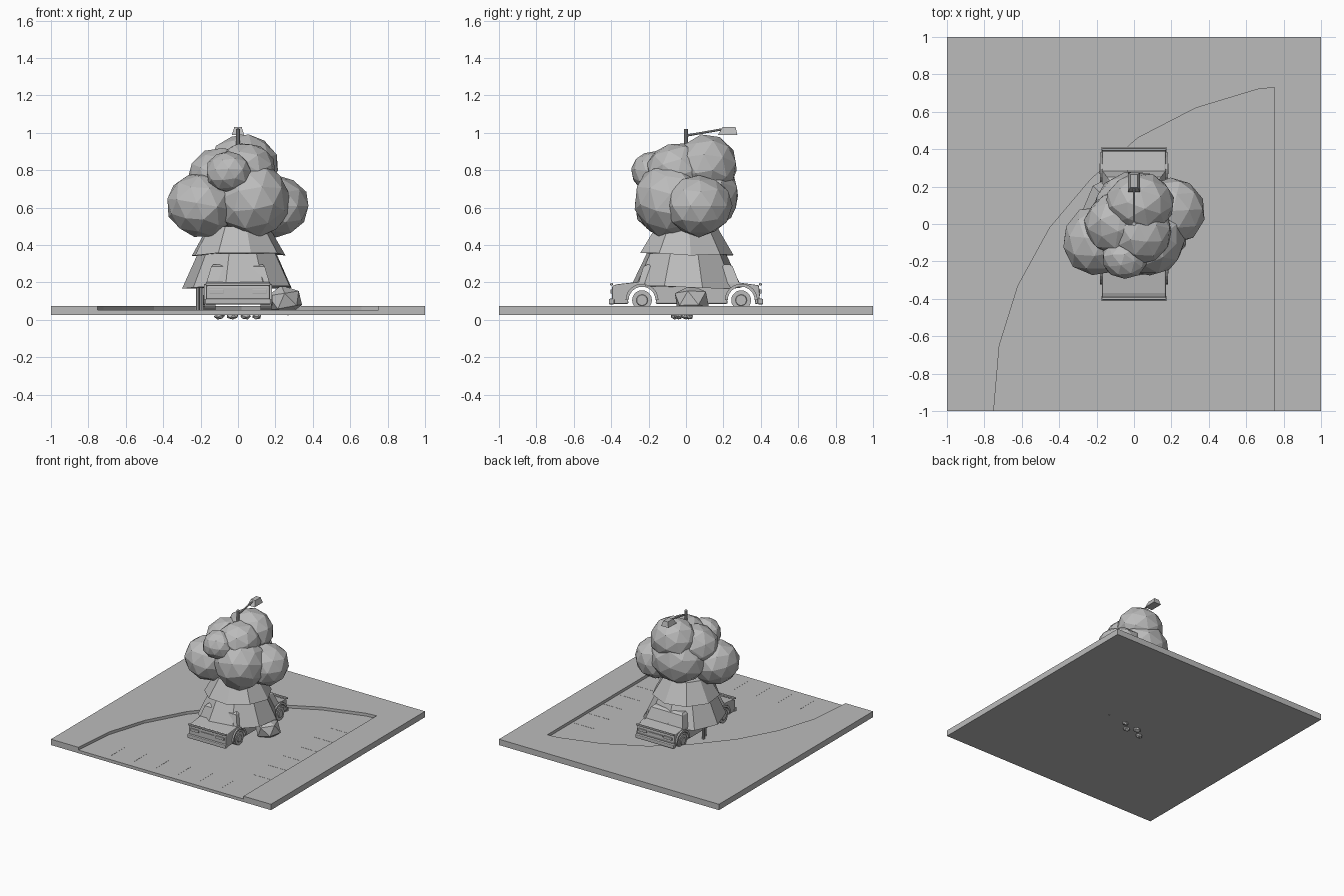
import bpy, bmesh, math, random
from mathutils import Vector, Matrix

if "Cube" in bpy.data.objects:
    bpy.data.objects.remove(bpy.data.objects["Cube"])

random.seed(4)
grey = bpy.data.materials.new("plain_grey")
grey.diffuse_color = (0.5, 0.5, 0.5, 1)
grey.use_nodes = True
grey.node_tree.nodes["Principled BSDF"].inputs["Base Color"].default_value = grey.diffuse_color


def finish(name, bm, bevel=0.0):
    bmesh.ops.recalc_face_normals(bm, faces=bm.faces)
    me = bpy.data.meshes.new(name)
    bm.to_mesh(me)
    bm.free()
    ob = bpy.data.objects.new(name, me)
    bpy.context.collection.objects.link(ob)
    me.materials.append(grey)
    if bevel:
        m = ob.modifiers.new("bevel", 'BEVEL')
        m.width, m.segments, m.limit_method = bevel, 2, 'ANGLE'
    return ob


def prism(name, pts, a, b, axis='z', bevel=0.0):
    """Extrude a 2D outline from a to b along z (points are x,y) or x (points are y,z)."""
    bm = bmesh.new()
    co = (lambda p, t: (p[0], p[1], t)) if axis == 'z' else (lambda p, t: (t, p[0], p[1]))
    lo = [bm.verts.new(co(p, a)) for p in pts]
    hi = [bm.verts.new(co(p, b)) for p in pts]
    bm.faces.new(lo)
    bm.faces.new(hi)
    n = len(pts)
    for i in range(n):
        bm.faces.new((lo[i], lo[(i + 1) % n], hi[(i + 1) % n], hi[i]))
    return finish(name, bm, bevel)


def box(name, c, s, bevel=0.0):
    bm = bmesh.new()
    bmesh.ops.create_cube(bm, size=1, matrix=Matrix.Translation(c) @ Matrix.Diagonal((*s, 1)))
    return finish(name, bm, bevel)


def rod(name, a, b, r1, r2=None, sides=12):
    a, b = Vector(a), Vector(b)
    bm = bmesh.new()
    rot = (b - a).to_track_quat('Z', 'Y').to_matrix().to_4x4()
    bmesh.ops.create_cone(bm, cap_ends=True, segments=sides, radius1=r1,
                          radius2=r1 if r2 is None else r2, depth=(b - a).length,
                          matrix=Matrix.Translation((a + b) / 2) @ rot)
    return finish(name, bm)


def lump(name, c, s, sub=2, jitter=0.05):
    bm = bmesh.new()
    bmesh.ops.create_icosphere(bm, subdivisions=sub, radius=1)
    spin = Matrix.Rotation(random.uniform(0, 6), 3, 'Z') @ Matrix.Rotation(random.uniform(0, 1), 3, 'X')
    for v in bm.verts:
        p = spin @ v.co * random.uniform(1 - jitter, 1 + jitter)
        v.co = Vector(c) + Vector((p.x * s[0], p.y * s[1], p.z * s[2]))
    return finish(name, bm)


def arc(cy, cz, r, a0, a1, n=12):
    return [(cy + r * math.cos(math.radians(a0 + (a1 - a0) * i / n)),
             cz + r * math.sin(math.radians(a0 + (a1 - a0) * i / n))) for i in range(n + 1)]


# Raised pavement around a sunken parking lot
BOTTOM, FLOOR, TOP = 0.027, 0.052, 0.075
curve = [(-0.75, -1), (-0.72, -0.65), (-0.62, -0.33), (-0.45, -0.02), (-0.23, 0.24),
         (0.02, 0.46), (0.33, 0.62), (0.66, 0.72), (0.75, 0.73), (0.75, -1)]
prism("pavement", [(-1, -1)] + curve + [(1, -1), (1, 1), (-1, 1)], BOTTOM, TOP)
prism("lot_floor", curve, BOTTOM, FLOOR)

# Painted stall lines
for i in range(6):
    box("front_stall_line", (-0.5 + 0.2 * i, -0.85, FLOOR), (0.012, 0.18, 0.002))
    box("side_stall_line", (0.65, -0.6 + 0.2 * i, FLOOR), (0.18, 0.012, 0.002))

# Car body with wheel arches
WHEELS, HUB = (-0.235, 0.295), 0.105
outline = [(-0.395, 0.085)]
for y in WHEELS:
    outline += arc(y, HUB, 0.075, 195, -15)
outline += [(0.385, 0.085), (0.395, 0.13), (0.39, 0.185), (0.28, 0.2), (-0.24, 0.205),
            (-0.37, 0.19), (-0.395, 0.18)]
prism("car_body", outline, -0.17, 0.17, 'x', 0.006)

# Cabin with tapered sides
bm = bmesh.new()
rings = []
for z, w, y0, y1 in ((0.195, 0.17, -0.255, 0.285), (0.285, 0.143, -0.228, 0.25), (0.297, 0.13, -0.205, 0.23)):
    rings.append([bm.verts.new(p) for p in ((-w, y0, z), (w, y0, z), (w, y1, z), (-w, y1, z))])
bm.faces.new(rings[0])
bm.faces.new(rings[-1])
for lo, hi in zip(rings, rings[1:]):
    for i in range(4):
        f = bm.faces.new((lo[i], lo[(i + 1) % 4], hi[(i + 1) % 4], hi[i]))
        if lo is rings[0]:
            bmesh.ops.inset_individual(bm, faces=[f], thickness=0.012, depth=-0.004)
finish("car_cabin", bm)

# Wheels, hubs and flares
for s in (-1, 1):
    for y in WHEELS:
        rod("tyre", (s * 0.12, y, HUB), (s * 0.178, y, HUB), 0.053, sides=20)
        rod("wheel_rim", (s * 0.17, y, HUB), (s * 0.184, y, HUB), 0.034, 0.028, 16)
        prism("arch_flare", arc(y, HUB, 0.088, 0, 180) + arc(y, HUB, 0.072, 180, 0),
              s * 0.15, s * 0.182, 'x')

# Bumpers, lights and grille at both ends
for s, name in ((-1, "front"), (1, "rear")):
    y = s * 0.398
    box(name + "_bumper", (0, y, 0.098), (0.35, 0.03, 0.03), 0.006)
    box(name + "_lip", (0, y, 0.19), (0.345, 0.014, 0.014), 0.004)
    for x in (-0.115, 0.115):
        box(name + "_light", (x, y, 0.152), (0.075, 0.012, 0.022), 0.003)
    box(name + "_centre_panel", (0, s * 0.396, 0.152), (0.13, 0.008, 0.014))

# Trunk skirts that swallow the car
def skirt(name, z0, z1, r0, r1, turn):
    bm = bmesh.new()
    n = 9
    lo, hi = [], []
    for i in range(n):
        a = turn + 2 * math.pi * i / n
        d = Vector((math.cos(a), math.sin(a), 0))
        lo.append(bm.verts.new(d * r0 + Vector((0, 0, z0 + random.uniform(-0.01, 0.01)))))
        hi.append(bm.verts.new(d * r1 + Vector((0, 0, z1))))
    for i in range(n):
        bm.faces.new((lo[i], lo[(i + 1) % n], hi[(i + 1) % n], hi[i]))
    bm.faces.new(hi)
    bmesh.ops.triangulate(bm, faces=[bm.faces.new(lo)])
    return finish(name, bm)


skirt("lower_trunk", 0.175, 0.355, 0.30, 0.215, 0.3)
skirt("upper_trunk", 0.35, 0.5, 0.255, 0.165, 0.1)

# Roots beside the car and poking under the slab
lump("side_root", (0.25, 0.03, 0.105), (0.10, 0.10, 0.085), 1)
for x, y, r in ((-0.1, -0.06, 0.03), (-0.03, 0.0, 0.035), (0.04, -0.04, 0.03), (0.1, 0.02, 0.025)):
    lump("root_tip", (x, y, 0.02), (r, r * 0.8, 0.019), 1)

# Small posts by the car
for x, y in ((-0.215, 0.08), (-0.195, 0.03)):
    rod("post", (x, y, FLOOR), (x, y, 0.19), 0.01, sides=8)

# Foliage
for c, s in (((-0.2, -0.09, 0.615), (0.185, 0.185, 0.175)),
             ((0.08, -0.08, 0.64), (0.20, 0.195, 0.205)),
             ((0.205, 0.07, 0.61), (0.175, 0.18, 0.165)),
             ((0.0, 0.09, 0.67), (0.22, 0.195, 0.2)),
             ((0.03, 0.11, 0.82), (0.185, 0.165, 0.175)),
             ((-0.08, 0.0, 0.76), (0.19, 0.17, 0.165)),
             ((-0.05, -0.18, 0.79), (0.125, 0.115, 0.11)),
             ((0.04, -0.04, 0.80), (0.16, 0.17, 0.15))):
    lump("foliage", c, s, 2, 0.03)

# Street lamp rising through the crown
rod("lamp_post", (0, 0, 0.3), (0, 0, 1.02), 0.011, sides=10)
rod("lamp_arm", (0, 0, 0.985), (0, 0.19, 1.018), 0.006, sides=8)
bm = bmesh.new()
lo = [bm.verts.new((x, y, 0.988)) for x, y in ((-0.033, 0.17), (0.033, 0.17), (0.033, 0.275), (-0.033, 0.275))]
hi = [bm.verts.new((x, y, 1.03)) for x, y in ((-0.02, 0.195), (0.02, 0.195), (0.02, 0.265), (-0.02, 0.265))]
bm.faces.new(lo)
bm.faces.new(hi)
for i in range(4):
    bm.faces.new((lo[i], lo[(i + 1) % 4], hi[(i + 1) % 4], hi[i]))
finish("lamp_head", bm)
